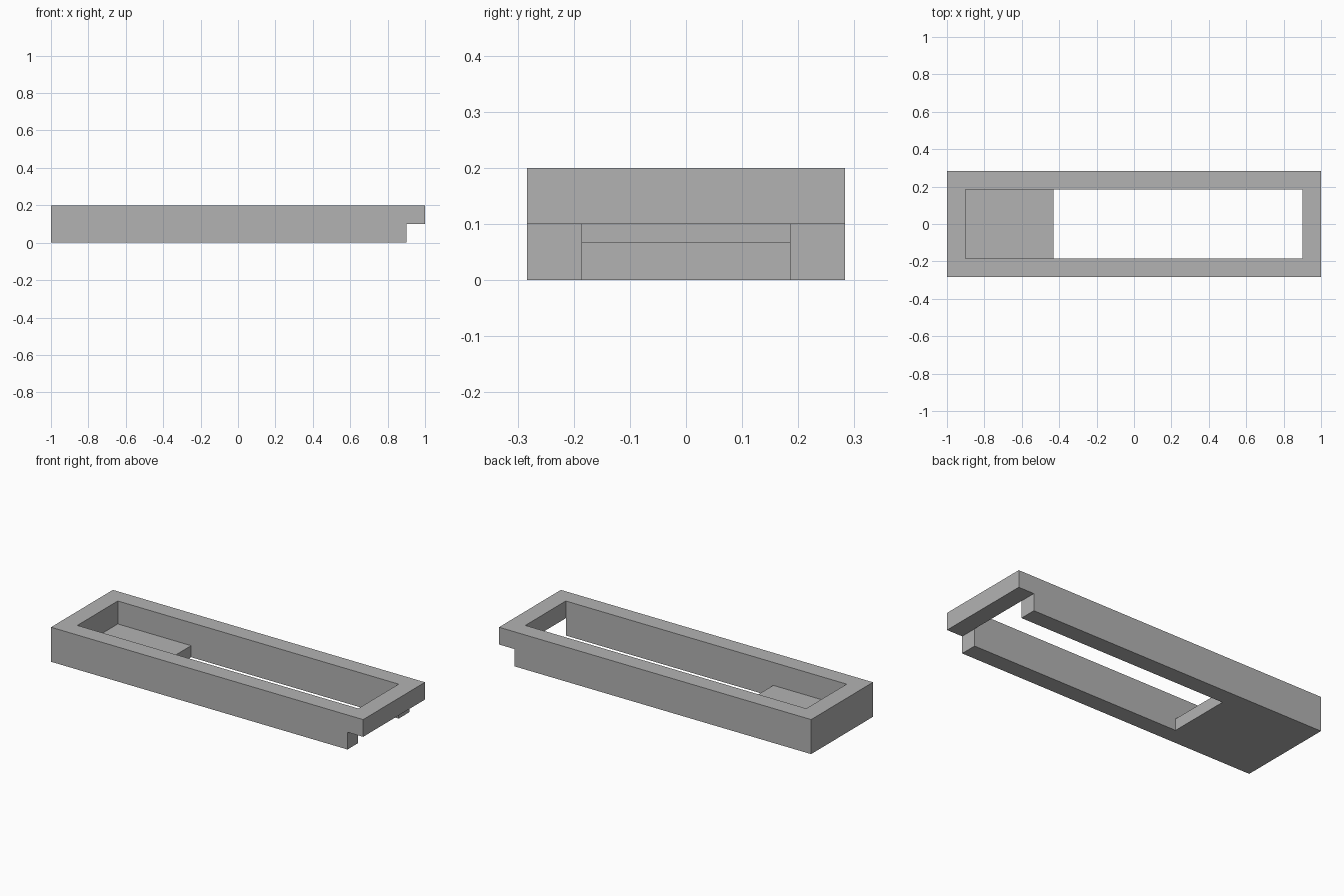
import bpy
import bmesh
from mathutils import Vector

cube = bpy.data.objects.get("Cube")
if cube:
    bpy.data.objects.remove(cube, do_unlink=True)

# One plain grey material
grey = bpy.data.materials.new("plain grey")
grey.use_nodes = True
colour = (0.45, 0.45, 0.45, 1)
grey.diffuse_color = colour
grey.node_tree.nodes["Principled BSDF"].inputs["Base Color"].default_value = colour

# Section planes through the tray along each axis
GRID = (
    (-1, -0.9, -0.43, 0.9, 1),
    (-0.283, -0.185, 0.185, 0.283),
    (0, 0.067, 0.1, 0.2),
)


def is_solid(cell):
    """Tell which blocks between the section planes are filled."""
    if any(i < 0 or i >= len(planes) - 1 for i, planes in zip(cell, GRID)):
        return False
    x, y, z = cell
    if x == 3:                 # raised crossbar at the open end
        return z == 2
    if x == 0 or y != 1:       # closed end and side rails
        return True
    return x == 1 and z == 0   # low floor plate


def build_frame():
    """Skin the filled blocks as a single closed solid."""
    bm = bmesh.new()
    corners = {}

    def vert(index):
        if index not in corners:
            corners[index] = bm.verts.new(Vector(p[i] for i, p in zip(index, GRID)))
        return corners[index]

    cells = [(x, y, z) for x in range(4) for y in range(3) for z in range(3)]
    for cell in filter(is_solid, cells):
        for axis in range(3):
            u, v = (axis + 1) % 3, (axis + 2) % 3
            for side in (0, 1):
                neighbour = list(cell)
                neighbour[axis] += 2 * side - 1
                if is_solid(neighbour):
                    continue
                loop = []
                for du, dv in ((0, 0), (1, 0), (1, 1), (0, 1)):
                    index = list(cell)
                    index[axis] += side
                    index[u] += du
                    index[v] += dv
                    loop.append(vert(tuple(index)))
                bm.faces.new(loop if side else loop[::-1])

    mesh = bpy.data.meshes.new("tray_frame")
    bm.to_mesh(mesh)
    bm.free()
    mesh.materials.append(grey)
    frame = bpy.data.objects.new("tray_frame", mesh)
    bpy.context.collection.objects.link(frame)


build_frame()
